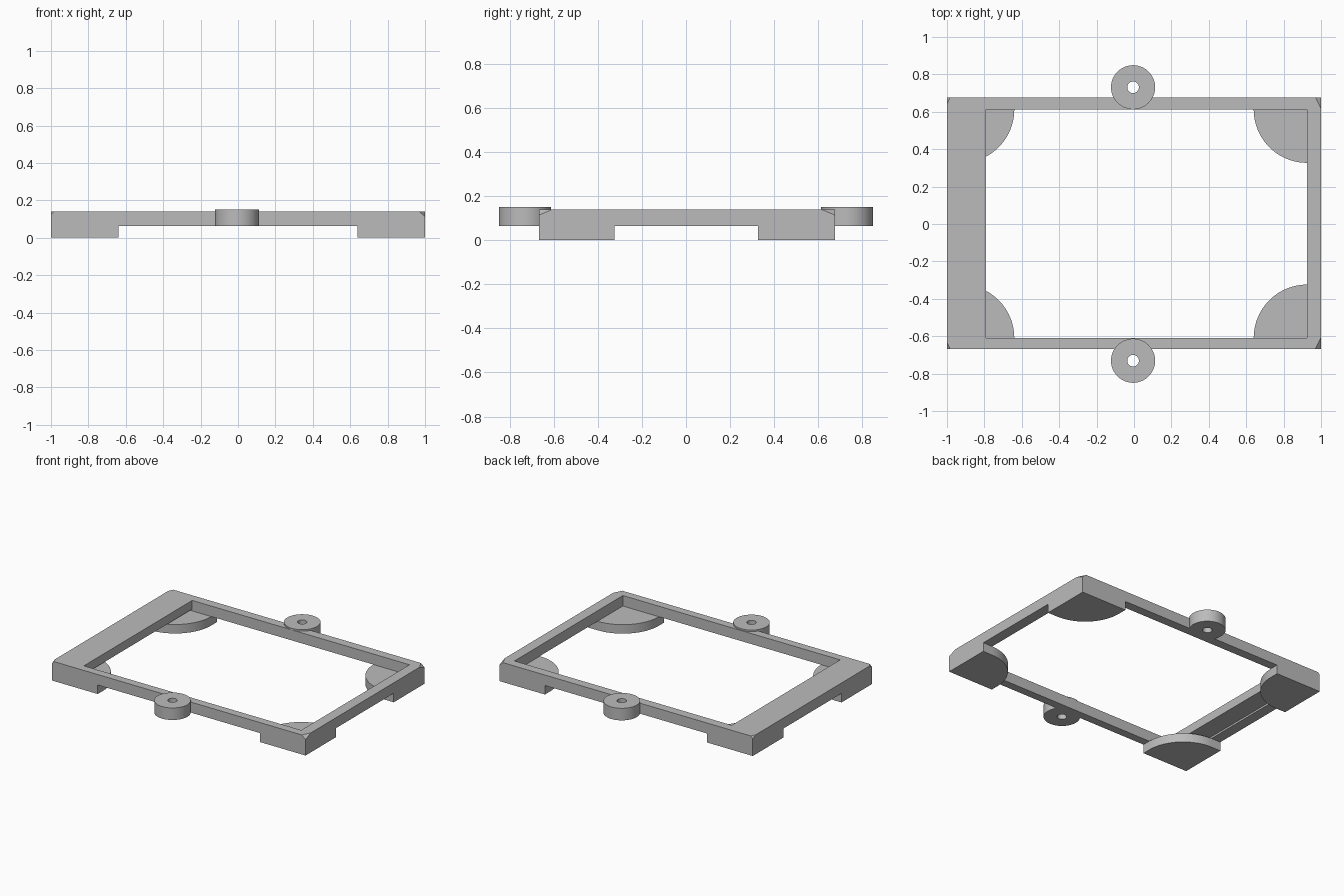
import bpy, bmesh, math
from mathutils import Vector

cube = bpy.data.objects.get("Cube")
if cube:
    bpy.data.objects.remove(cube)

grey = bpy.data.materials.new("plain_grey")
grey.use_nodes = True
grey.diffuse_color = (0.5, 0.5, 0.5, 1)
grey.node_tree.nodes["Principled BSDF"].inputs["Base Color"].default_value = (0.5, 0.5, 0.5, 1)

# Main dimensions
BACK, FRONT = 0.676, -0.667          # outer y of the frame
IN_BACK, IN_FRONT = 0.612, -0.609    # inner y of the opening
IN_X, WIDE_X = 0.925, -0.79          # inner x of the walls and of the wide bar
LOW, TOP = 0.064, 0.139              # frame underside and top
LUG_TOP = 0.15


def finish(name, bm):
    """Turn a bmesh into an object, smooth on curved sides only."""
    mesh = bpy.data.meshes.new(name)
    bm.to_mesh(mesh)
    bm.free()
    mesh.materials.append(grey)
    mesh.shade_smooth()
    mesh.set_sharp_from_angle(angle=math.radians(30))
    obj = bpy.data.objects.new(name, mesh)
    bpy.context.collection.objects.link(obj)
    return obj


def ring_solid(loops):
    """Join closed loops of points in order, the last back to the first."""
    bm = bmesh.new()
    rows = [[bm.verts.new(p) for p in loop] for loop in loops]
    for i, a in enumerate(rows):
        b = rows[(i + 1) % len(rows)]
        for j in range(len(a)):
            k = (j + 1) % len(a)
            bm.faces.new((a[j], a[k], b[k], b[j]))
    bmesh.ops.recalc_face_normals(bm, faces=bm.faces)
    return bm


def rect(x0, x1, y0, y1, z):
    return [(x0, y0, z), (x1, y0, z), (x1, y1, z), (x0, y1, z)]


def circle(x, y, r, z, n=64):
    turn = [2 * math.pi * i / n for i in range(n)]
    return [(x + r * math.cos(t), y + r * math.sin(t), z) for t in turn]


# Frame, with a wide bar on one side that has a shallow recess beneath
step = LOW + 0.013
bm = ring_solid([
    rect(-1, 1, FRONT, BACK, TOP),
    rect(-1, 1, FRONT, BACK, LOW),
    rect(-IN_X, IN_X, IN_FRONT, IN_BACK, LOW),
    rect(-IN_X, IN_X, IN_FRONT, IN_BACK, step),
    rect(WIDE_X, IN_X, IN_FRONT, IN_BACK, step),
    rect(WIDE_X, IN_X, IN_FRONT, IN_BACK, TOP),
])
flat = [f for f in bm.faces if f.calc_area() < 1e-6]
bmesh.ops.delete(bm, geom=flat, context='FACES')

# Small slanted cuts on the top corners
for sx, cut in ((1, (0.03, 0.06, 0.025)), (-1, (0.016, 0.035, 0.015))):
    for sy, y in ((1, BACK), (-1, FRONT)):
        normal = Vector((sx / cut[0], sy / cut[1], 1 / cut[2])).normalized()
        result = bmesh.ops.bisect_plane(
            bm, geom=bm.verts[:] + bm.edges[:] + bm.faces[:],
            plane_co=(sx * (1 - cut[0]), y, TOP), plane_no=normal, clear_outer=True)
        edges = [e for e in result["geom_cut"]
                 if isinstance(e, bmesh.types.BMEdge) and e.is_boundary]
        for face in bmesh.ops.edgenet_fill(bm, edges=edges)["faces"]:
            face.normal_update()
            if face.normal.dot(normal) < 0:
                face.normal_flip()
finish("frame", bm)

# Corner feet: a quarter disc about the inner corner plus strips under the walls
for sx, side in ((1, "left"), (-1, "right")):
    for sy, y_out, y_in, end in ((1, BACK, IN_BACK, "back"), (-1, FRONT, IN_FRONT, "front")):
        r = 0.285
        outline = [(sx, y_out), (sx * (IN_X - r), y_out)]
        for i in range(25):
            t = math.pi / 2 * i / 24
            outline.append((sx * (IN_X - r * math.cos(t)), y_in - sy * r * math.sin(t)))
        outline.append((sx, y_in - sy * r))
        bm = bmesh.new()
        base = bm.faces.new([bm.verts.new((x, y, 0)) for x, y in outline])
        top = bmesh.ops.extrude_face_region(bm, geom=[base])["geom"]
        bmesh.ops.translate(bm, vec=(0, 0, LOW),
                            verts=[v for v in top if isinstance(v, bmesh.types.BMVert)])
        bmesh.ops.recalc_face_normals(bm, faces=bm.faces)
        finish(f"{end}_{side}_foot", bm)

# Round screw lugs with a through hole
for y, end in ((0.731, "back"), (-0.731, "front")):
    x = -0.005
    finish(f"{end}_lug", ring_solid([
        circle(x, y, 0.118, LUG_TOP), circle(x, y, 0.118, LOW),
        circle(x, y, 0.031, LOW), circle(x, y, 0.031, LUG_TOP)]))
